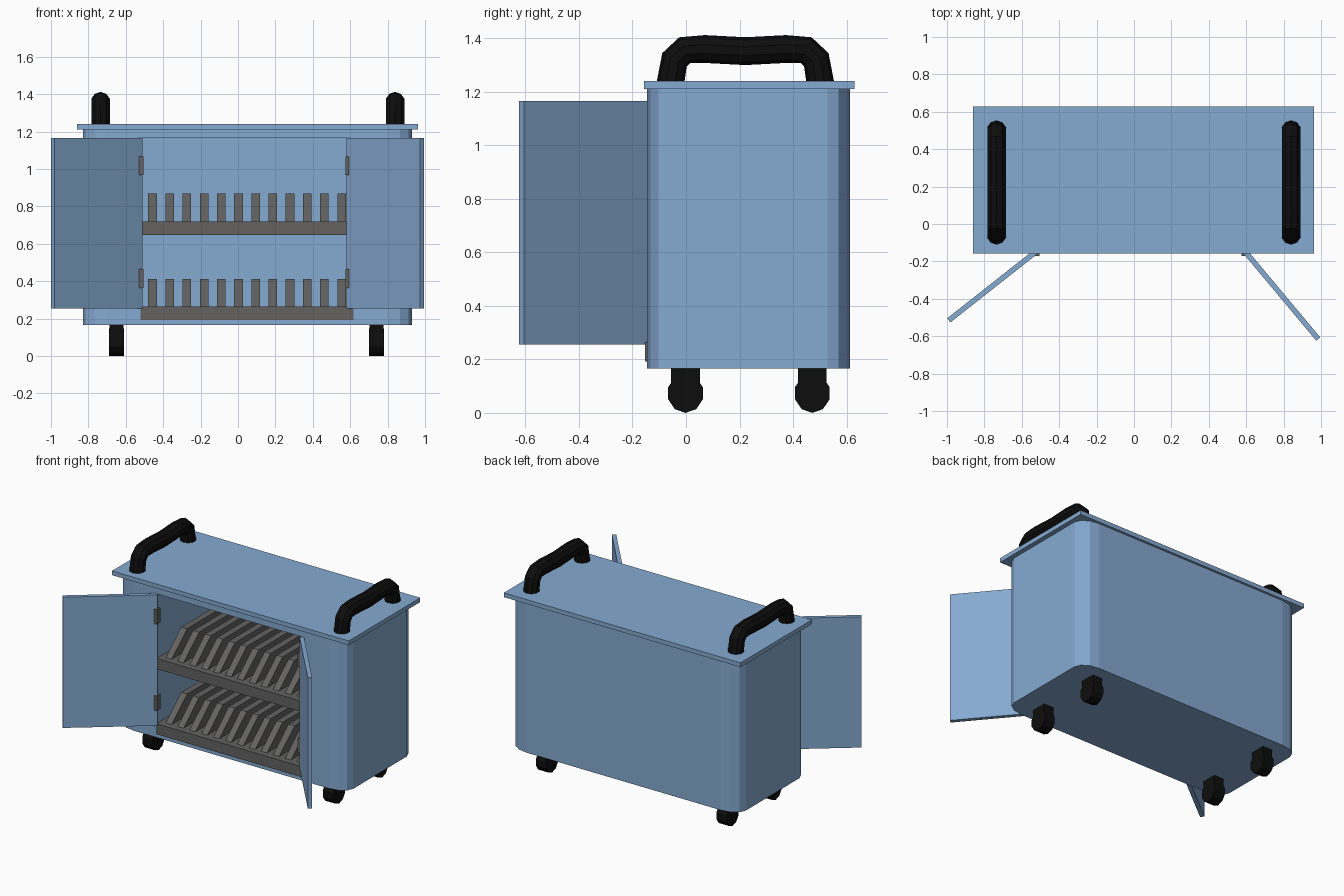
import bpy, bmesh, math
from mathutils import Vector, Matrix

if "Cube" in bpy.data.objects:
    bpy.data.objects.remove(bpy.data.objects["Cube"])


def material(name, rgb):
    m = bpy.data.materials.new(name)
    m.diffuse_color = (*rgb, 1)
    m.use_nodes = True
    m.node_tree.nodes["Principled BSDF"].inputs["Base Color"].default_value = m.diffuse_color
    return m


BLUE = material("cabinet blue", (0.235, 0.40, 0.64))
GREY = material("shelf grey", (0.125, 0.122, 0.12))
BLACK = material("rubber black", (0.004, 0.004, 0.004))


def finish(bm, name, mat):
    bmesh.ops.recalc_face_normals(bm, faces=bm.faces)
    me = bpy.data.meshes.new(name)
    bm.to_mesh(me)
    bm.free()
    me.materials.append(mat)
    ob = bpy.data.objects.new(name, me)
    bpy.context.collection.objects.link(ob)
    return ob


def box(name, mat, x, y, z):
    bm = bmesh.new()
    bmesh.ops.create_cube(bm, size=1)
    for v in bm.verts:
        v.co = [a[0] + (c + 0.5) * (a[1] - a[0]) for a, c in zip((x, y, z), v.co)]
    return finish(bm, name, mat)


def prism(bm, points, offset):
    """Extrude a closed outline along an offset."""
    f = bm.faces.new([bm.verts.new(p) for p in points])
    r = bmesh.ops.extrude_face_region(bm, geom=[f])
    vs = [g for g in r["geom"] if isinstance(g, bmesh.types.BMVert)]
    bmesh.ops.translate(bm, verts=vs, vec=offset)


# cabinet body: prism with rounded upright corners
X0, X1, Y0, Y1, Z0, Z1 = -0.83, 0.93, -0.145, 0.613, 0.165, 1.21
RX, RY = 0.13, 0.085
outline = []
for cx, cy, start in ((X1 - RX, Y1 - RY, 0), (X0 + RX, Y1 - RY, 90),
                      (X0 + RX, Y0 + RY, 180), (X1 - RX, Y0 + RY, 270)):
    for k in range(4):
        a = math.radians(start + 30 * k)
        outline.append((cx + RX * math.cos(a), cy + RY * math.sin(a), Z0))
bm = bmesh.new()
prism(bm, outline, (0, 0, Z1 - Z0))
bmesh.ops.recalc_face_normals(bm, faces=bm.faces)

# door opening and cavity, cut into the front face
front = min(bm.faces, key=lambda f: f.calc_center_median().y)
bmesh.ops.inset_individual(bm, faces=[front], thickness=0.05)
for v in front.verts:
    v.co = (-0.52 if v.co.x < 0 else 0.592, Y0, 0.22 if v.co.z < 0.7 else 1.165)
r = bmesh.ops.extrude_face_region(bm, geom=[front])
for g in r["geom"]:
    if isinstance(g, bmesh.types.BMVert):
        g.co.y = 0.56
if front.is_valid:
    bmesh.ops.delete(bm, geom=[front], context='FACES_ONLY')
finish(bm, "cabinet_body", BLUE)

# table top
box("top_plate", BLUE, (-0.86, 0.963), (-0.157, 0.629), (1.21, 1.24))

# open doors with hinges
for side, hinge, tip in (("left", (-0.52, -0.145), (-0.99, -0.515)),
                         ("right", (0.592, -0.145), (0.985, -0.615))):
    h, t = Vector((*hinge, 0)), Vector((*tip, 0))
    d = t - h
    door = box(side + "_door", BLUE, (0, d.length), (-0.014, 0.014), (0.255, 1.165))
    door.data.transform(Matrix.Translation(h) @ Matrix.Rotation(math.atan2(d.y, d.x), 4, 'Z'))
    for n, z in (("lower", 0.365), ("upper", 0.967)):
        box(f"{side}_{n}_hinge", GREY, (h.x - 0.016, h.x + 0.014), (-0.17, -0.13), (z, z + 0.1))

# shelves and their rows of sloped dividers
for n, z, x1 in (("lower", 0.265, 0.618), ("upper", 0.72, 0.59)):
    box(n + "_shelf", GREY, (-0.52, x1), (-0.153, 0.555), (z - 0.073, z))
    bm = bmesh.new()
    for i in range(12):
        x = -0.48 + 0.0919 * i
        prof = [(-0.11, -0.01), (-0.11, 0), (0.06, 0.148), (0.555, 0.148), (0.555, -0.01)]
        prism(bm, [(x, y, z + dz) for y, dz in prof], (0.046, 0, 0))
    finish(bm, n + "_dividers", GREY)

# arched push handles: tube swept along a path in the side plane
half = [(-0.058, 1.235), (-0.043, 1.32), (-0.005, 1.356), (0.07, 1.36), (0.222, 1.352)]
path = [Vector((0, *p)) for p in half + [(0.444 - y, z) for y, z in half[-2::-1]]]
SIDES, R = 10, 0.052
for side, x in (("left", -0.735), ("right", 0.84)):
    bm = bmesh.new()
    rings = []
    for i, p in enumerate(path):
        a = (p - path[max(i - 1, 0)]).normalized()
        b = (path[min(i + 1, len(path) - 1)] - p).normalized()
        t = (a + b).normalized()
        n = Vector((0, -t.z, t.y))
        if i in (0, len(path) - 1):
            n = Vector((0, -1 if i == 0 else 1, 0))
        rings.append([bm.verts.new(p + Vector((x, 0, 0)) + n * R * math.cos(q) + Vector((R * math.sin(q), 0, 0)))
                      for q in (2 * math.pi * k / SIDES for k in range(SIDES))])
    for r0, r1 in zip(rings, rings[1:]):
        for k in range(SIDES):
            j = (k + 1) % SIDES
            bm.faces.new((r0[k], r0[j], r1[j], r1[k]))
    bm.faces.new(rings[0])
    bm.faces.new(rings[-1])
    finish(bm, side + "_handle", BLACK)

# castors: faceted wheel under a block
for sx, x in (("left", -0.65), ("right", 0.74)):
    for sy, y in (("front", -0.002), ("back", 0.472)):
        bm = bmesh.new()
        pts = []
        for k in range(10):
            a = math.radians(18 + 36 * k)
            pts.append((x - 0.04, y + 0.068 * math.cos(a), 0.0735 + 0.0735 * math.sin(a)))
        prism(bm, pts, (0.08, 0, 0))
        finish(bm, f"{sy}_{sx}_wheel", BLACK)
        box(f"{sy}_{sx}_castor_block", BLACK, (x - 0.037, x + 0.037), (y - 0.054, y + 0.054), (0.07, 0.168))
